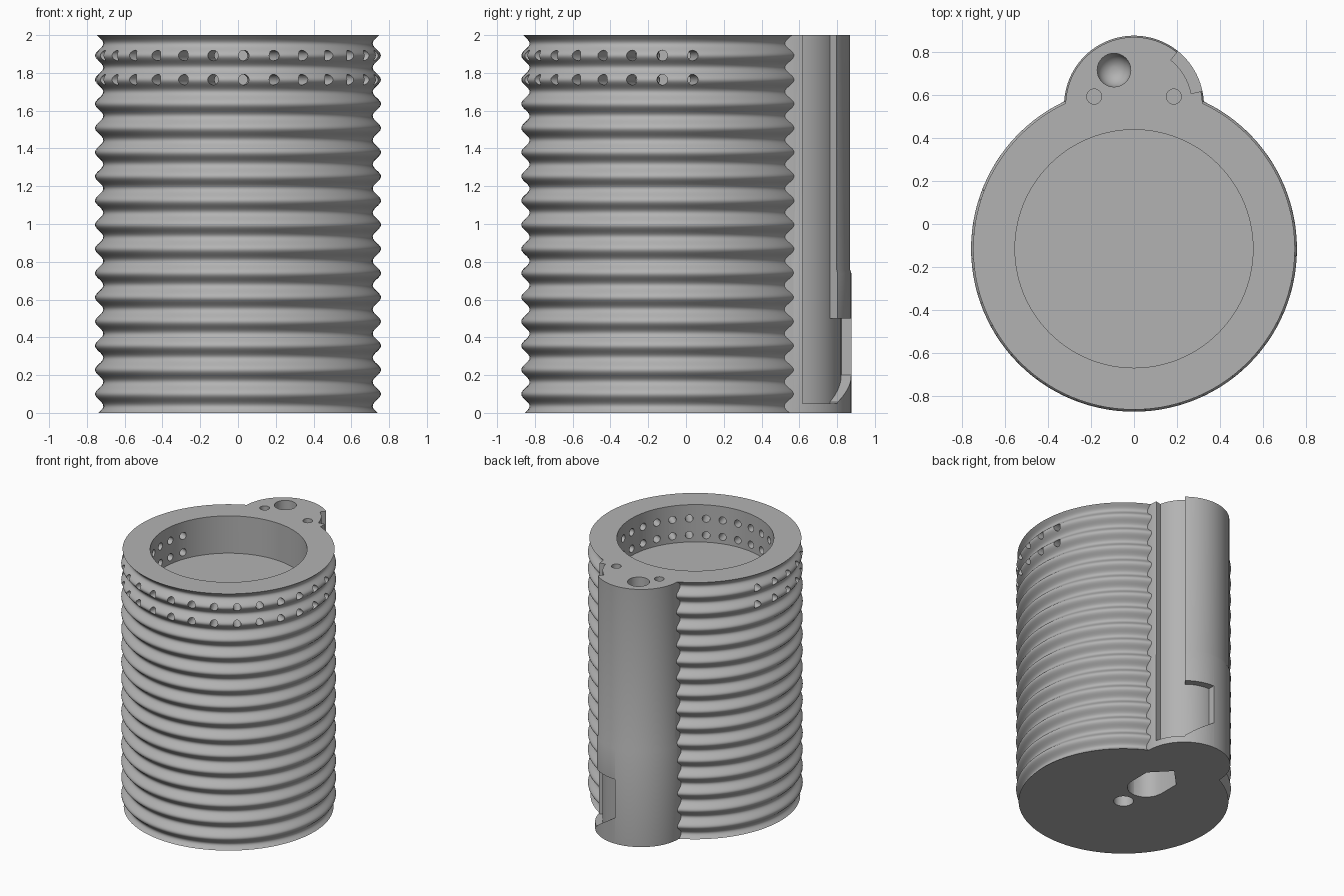
import bpy, bmesh
from math import sin, cos, pi, radians
from mathutils import Matrix, Vector

if "Cube" in bpy.data.objects:
    bpy.data.objects.remove(bpy.data.objects["Cube"])

H = 2.0
MAIN_Y, LOBE_Y = -0.115, 0.55
LOBE_R = 0.325

grey = bpy.data.materials.new("mid_grey")
grey.use_nodes = True
COLOUR = (0.45, 0.45, 0.45, 1)
grey.diffuse_color = COLOUR
grey.node_tree.nodes["Principled BSDF"].inputs["Base Color"].default_value = COLOUR


def make(name, bm):
    bmesh.ops.recalc_face_normals(bm, faces=bm.faces)
    me = bpy.data.meshes.new(name)
    bm.to_mesh(me)
    bm.free()
    me.materials.append(grey)
    ob = bpy.data.objects.new(name, me)
    bpy.context.collection.objects.link(ob)
    return ob


def loft(bm, rings):
    """Skin a list of equal closed loops and cap both ends."""
    loops = [[bm.verts.new(p) for p in ring] for ring in rings]
    n = len(loops[0])
    for a, b in zip(loops, loops[1:]):
        for i in range(n):
            j = (i + 1) % n
            bm.faces.new((a[i], a[j], b[j], b[i]))
    bm.faces.new(loops[0][::-1])
    bm.faces.new(loops[-1])


def lathe(name, profile, x, y, sides):
    bm = bmesh.new()
    turn = [2 * pi * i / sides for i in range(sides)]
    loft(bm, [[(x + r * cos(t), y + r * sin(t), z) for t in turn] for r, z in profile])
    return make(name, bm)


def prism(name, outline, z0, z1):
    bm = bmesh.new()
    loft(bm, [[(x, y, z) for x, y in outline] for z in (z0, z1)])
    return make(name, bm)


def sector(name, a0, a1, low0, low1, top, steps=14):
    """Curved groove cutter round the lobe, with a sloping lower end."""
    bm = bmesh.new()
    rings = []
    for i in range(steps + 1):
        f = i / steps
        a = radians(a0 + (a1 - a0) * f)
        low = low0 + (low1 - low0) * f
        rings.append([(r * cos(a), LOBE_Y + r * sin(a), z)
                      for r, z in ((0.272, low), (0.4, low), (0.4, top), (0.272, top))])
    loft(bm, rings)
    return make(name, bm)


def combine(target, other, operation):
    mod = target.modifiers.new(operation.title(), "BOOLEAN")
    mod.operation, mod.solver, mod.object = operation, "EXACT", other
    bpy.context.view_layer.objects.active = target
    bpy.ops.object.modifier_apply(modifier=mod.name)
    bpy.data.objects.remove(other)


# Ridged main cylinder
PITCH, FIRST, STEPS = 0.128, 0.10, 240
ridges = []
for i in range(STEPS + 1):
    z = H * i / STEPS
    ridges.append((0.735 + 0.022 * cos(2 * pi * (z - FIRST) / PITCH), z))
body = lathe("ridged_body", ridges, 0, MAIN_Y, 112)

# Rear lobe with a slight step, and the flat neck joining it
step = [(LOBE_R, 0), (LOBE_R, 0.74), (LOBE_R - 0.007, 0.76), (LOBE_R - 0.007, H)]
combine(body, lathe("lobe", step, 0, LOBE_Y, 96), "UNION")
w = LOBE_R - 0.008
combine(body, prism("neck", [(-w, 0.46), (w, 0.46), (w, 0.552), (-w, 0.552)], 0, H), "UNION")

# Wide shallow bore in the top
combine(body, lathe("bore", [(0.553, 1.71), (0.553, 2.1)], 0, MAIN_Y, 112), "DIFFERENCE")

# Two rows of radial holes through the rim, leaving the lobe side plain
bm = bmesh.new()
for row in (13, 14):
    for k in range(-9, 9):
        a = radians(2.3 + k * 360 / 29)
        out = Vector((sin(a), -cos(a), 0))
        place = Matrix.Translation(Vector((0, MAIN_Y, FIRST + row * PITCH)) + out * 0.65)
        bmesh.ops.create_cone(bm, cap_ends=True, segments=16, radius1=0.028, radius2=0.028,
                              depth=0.3, matrix=place @ out.to_track_quat("Z", "Y").to_matrix().to_4x4())
combine(body, make("rim_holes", bm), "DIFFERENCE")

# Stepped locking slot down the side of the lobe
combine(body, sector("slot", 12, 51, 0.05, 0.05, 2.1), "DIFFERENCE")
combine(body, sector("slot_pocket", 49, 90, 0.05, 0.2, 0.5), "DIFFERENCE")

# Round-bottomed socket and two pin holes in the top of the lobe
dome = [(0.078 * sin(t * pi / 16), 1.3 - 0.078 * cos(t * pi / 16)) for t in range(1, 9)]
combine(body, lathe("socket", dome + [(0.078, 2.1)], -0.093, 0.715, 32), "DIFFERENCE")
for side in (-1, 1):
    combine(body, lathe("pin_hole", [(0.035, 1.75), (0.035, 2.1)], side * 0.185, 0.592, 24), "DIFFERENCE")

# Centre hole and pointed slot in the underside
combine(body, lathe("centre_hole", [(0.07, -0.1), (0.07, 0.3)], 0, MAIN_Y, 24), "DIFFERENCE")
arc = [(0.135 * cos(pi + pi * i / 8), 0.135 + 0.135 * sin(pi + pi * i / 8)) for i in range(9)]
combine(body, prism("base_slot", arc + [(0.135, 0.3), (0, 0.44), (-0.135, 0.3)], -0.1, 0.5), "DIFFERENCE")

# Smooth shading with crisp edges
bpy.ops.object.select_all(action="DESELECT")
body.select_set(True)
bpy.context.view_layer.objects.active = body
bpy.ops.object.shade_smooth_by_angle(angle=radians(33))
